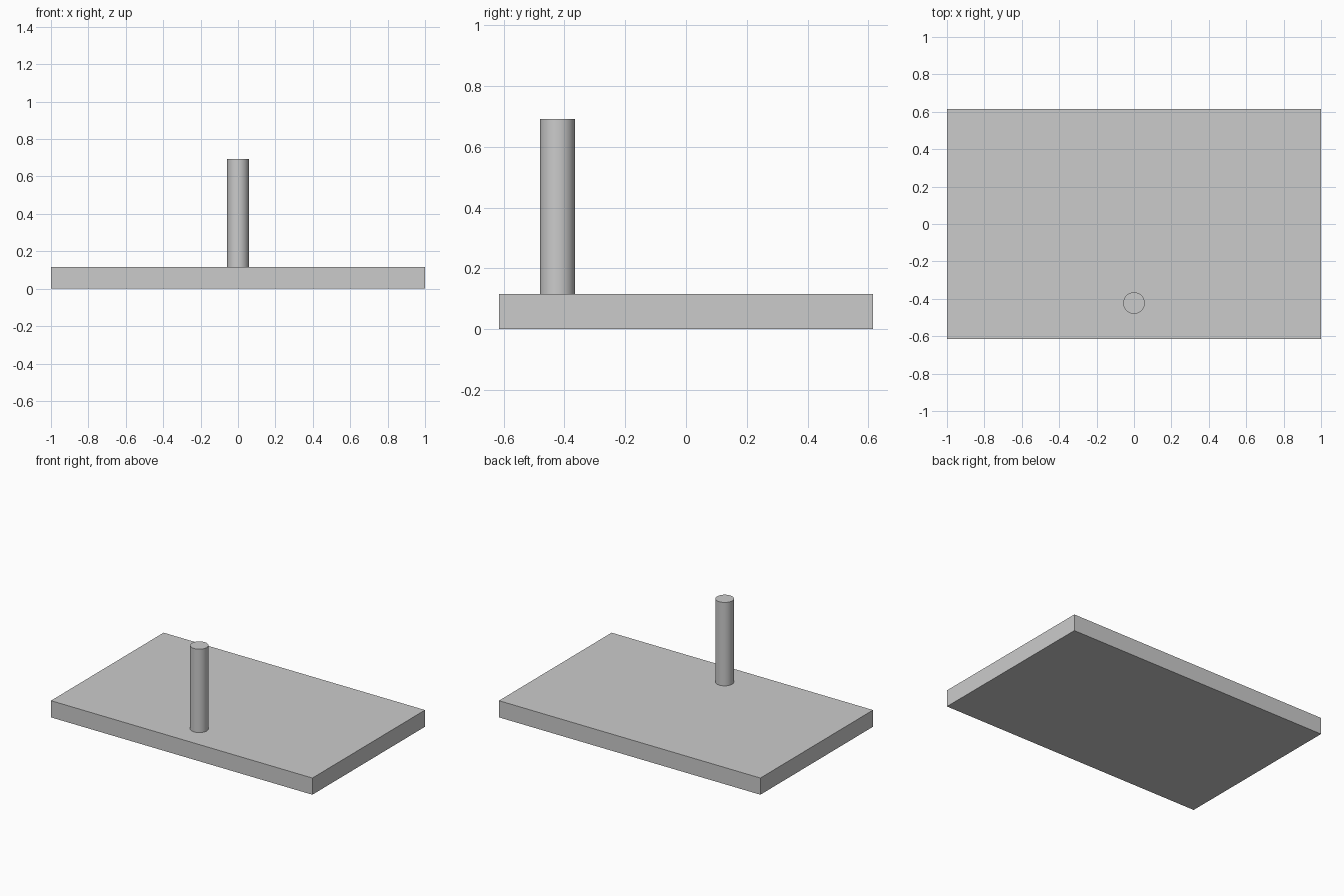
import bpy
import math

if "Cube" in bpy.data.objects:
    bpy.data.objects.remove(bpy.data.objects["Cube"])

BASE = (2.0, 1.231, 0.1154)
PIN_RADIUS, PIN_Y, PIN_TOP = 0.0577, -0.423, 0.6923

# flat rectangular base plate
bpy.ops.mesh.primitive_cube_add(size=1, location=(0, 0, BASE[2] / 2))
plate = bpy.context.object
plate.name = "base_plate"
plate.scale = BASE
bpy.ops.object.transform_apply(location=False, rotation=False, scale=True)

# upright round pin near the front edge
pin_height = PIN_TOP - BASE[2]
bpy.ops.mesh.primitive_cylinder_add(
    vertices=64, radius=PIN_RADIUS, depth=pin_height,
    location=(0, PIN_Y, BASE[2] + pin_height / 2))
pin = bpy.context.object
pin.name = "upright_pin"
bpy.ops.object.shade_smooth_by_angle(angle=math.radians(30))
